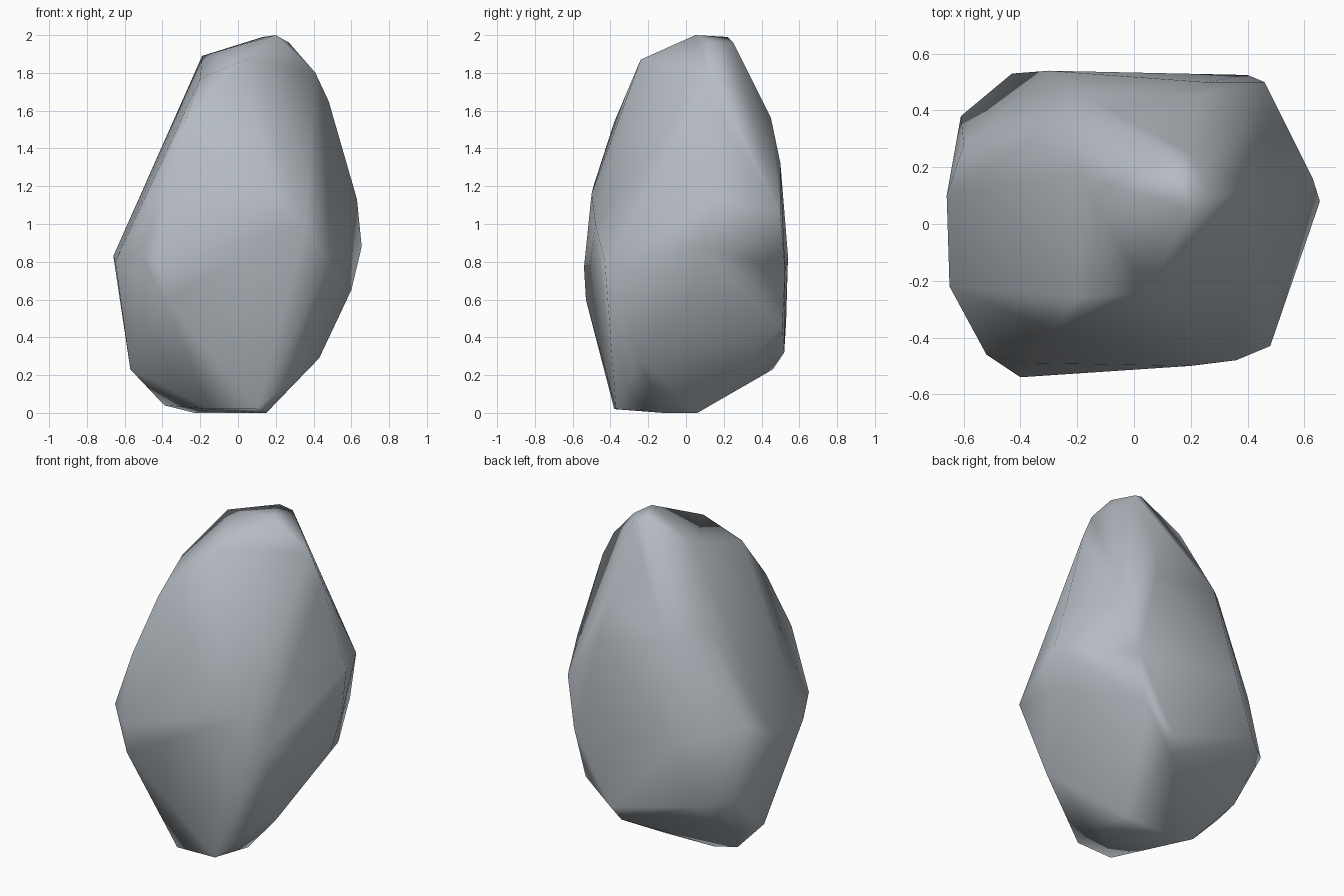
import bpy, bmesh, math

# Corner points of the boulder, bottom to top; their hull gives the facets
corners = [
    # base
    (-0.15, -0.38, 0.02), (0.1, -0.37, 0.02), (0.15, -0.12, 0.0), (0.1, 0.06, 0.0),
    (-0.23, 0.05, 0.0), (-0.39, 0.05, 0.04),
    # lower flank
    (-0.57, 0.05, 0.23), (-0.54, 0.23, 0.24), (-0.53, 0.37, 0.37), (0.43, -0.25, 0.29), (0.12, 0.46, 0.23),
    (0.15, 0.52, 0.32), (0.33, 0.51, 0.46), (-0.43, 0.53, 0.48), (-0.61, 0.38, 0.5), (0.6, 0.05, 0.65),
    # widest ring
    (-0.66, 0.1, 0.83), (-0.65, -0.22, 0.8), (-0.52, -0.46, 0.84), (-0.4, -0.54, 0.77),
    (-0.39, -0.53, 0.6), (0.48, -0.43, 0.8), (0.36, -0.48, 1.0), (0.655, 0.08, 0.88),
    (0.4, 0.525, 0.75), (-0.3, 0.54, 0.83), (-0.6, 0.28, 0.93),
    # upper flank
    (0.63, 0.16, 1.13), (0.46, 0.5, 1.05), (-0.38, -0.49, 1.2), (0.2, -0.5, 1.16),
    (0.25, 0.5, 1.32), (-0.2, 0.46, 1.4), (-0.36, 0.3, 1.48), (-0.28, -0.38, 1.54),
    (0.22, 0.45, 1.56), (0.48, 0.13, 1.65),
    # crown
    (0.41, 0.12, 1.8), (-0.2, -0.26, 1.77), (0.05, -0.24, 1.87), (-0.19, 0.17, 1.89),
    (0.2, 0.05, 2.0), (0.13, 0.22, 1.99), (0.2, 0.25, 1.96), (0.27, 0.12, 1.96),
]

# Boulder: convex hull with flat triangles merged into facets
bm = bmesh.new()
for c in corners:
    bm.verts.new(c)
bmesh.ops.convex_hull(bm, input=bm.verts[:])
loose = [v for v in bm.verts if not v.link_faces]
bmesh.ops.delete(bm, geom=loose, context='VERTS')
bmesh.ops.recalc_face_normals(bm, faces=bm.faces[:])
mesh = bpy.data.meshes.new("boulder")
bm.to_mesh(mesh)
bm.free()

boulder = bpy.data.objects.new("boulder", mesh)
bpy.context.collection.objects.link(boulder)

# Stone colour
stone = bpy.data.materials.new("grey stone")
stone.diffuse_color = (0.46, 0.50, 0.54, 1.0)
mesh.materials.append(stone)

# Soft shading, with the broad facets kept flatter
bpy.context.view_layer.objects.active = boulder
boulder.select_set(True)
bpy.ops.object.shade_smooth_by_angle(angle=math.radians(65))
weighted = boulder.modifiers.new("broad facets", 'WEIGHTED_NORMAL')
weighted.keep_sharp = True
